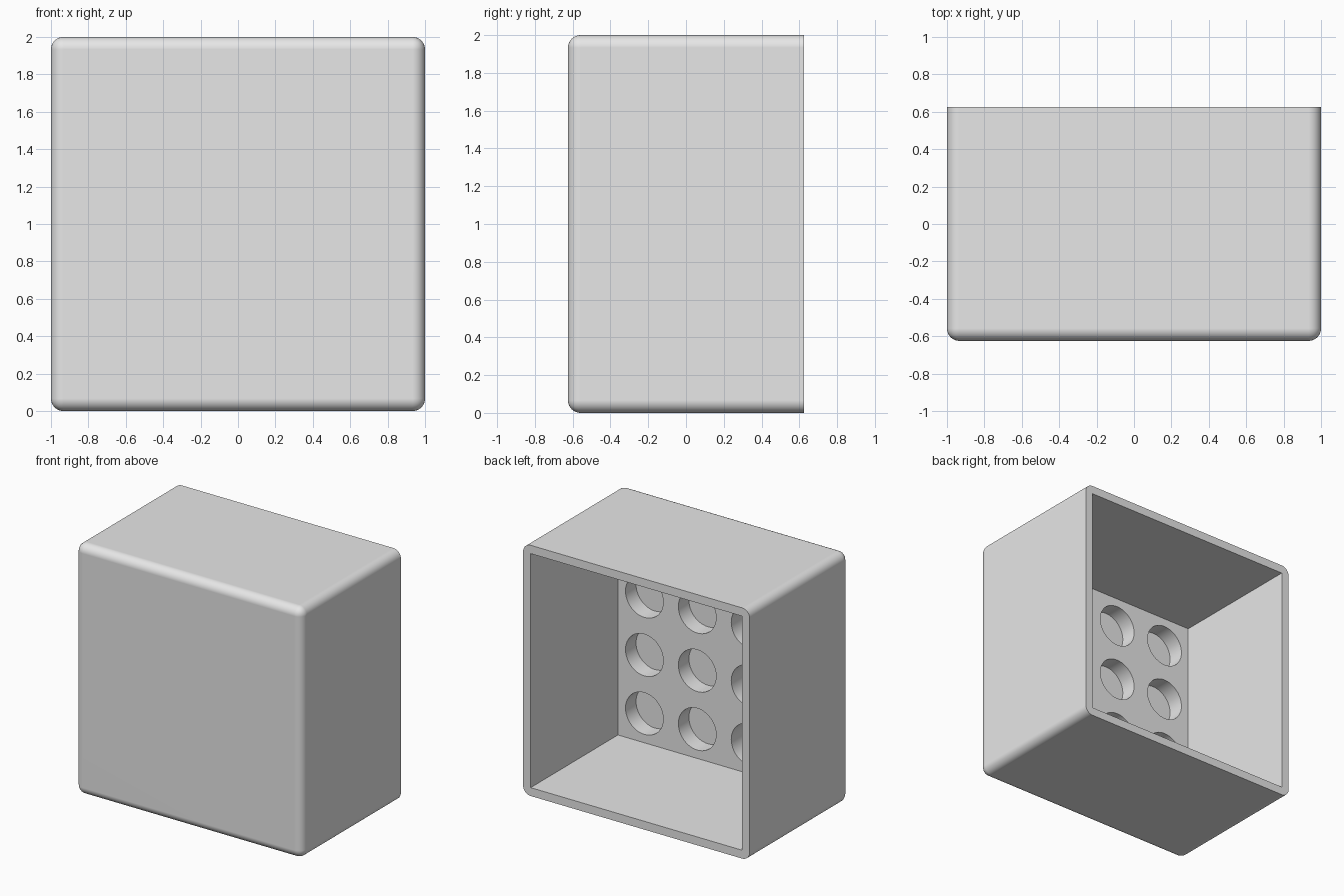
import bpy, bmesh, math
from mathutils import Matrix, Vector

if "Cube" in bpy.data.objects:
    bpy.data.objects.remove(bpy.data.objects["Cube"], do_unlink=True)

SIZE, DEPTH = 2.0, 1.25          # outer square and front-to-back depth
WALL, FRONT = 1 / 15, 0.15       # side walls and front wall
ROUND = 1 / 15                   # rounding of the outer edges
COUNT, RADIUS, POCKET = 4, 1 / 6, 0.133
BACK, FLOOR = DEPTH / 2, -DEPTH / 2 + FRONT
MID = SIZE / 2

grey = bpy.data.materials.new("plain grey")
grey.use_nodes = True
grey.diffuse_color = (0.8, 0.8, 0.8, 1)
grey.node_tree.nodes["Principled BSDF"].inputs["Base Color"].default_value = grey.diffuse_color


def make_object(name, bm):
    mesh = bpy.data.meshes.new(name)
    bmesh.ops.recalc_face_normals(bm, faces=bm.faces)
    bm.to_mesh(mesh)
    bm.free()
    mesh.materials.append(grey)
    obj = bpy.data.objects.new(name, mesh)
    bpy.context.collection.objects.link(obj)
    return obj


def box(bm, width, height, y0, y1):
    place = Matrix.Translation((0, (y0 + y1) / 2, MID))
    scale = Matrix.Diagonal((width, y1 - y0, height, 1))
    bmesh.ops.create_cube(bm, size=1, matrix=place @ scale)


def carve(target, cutter):
    mod = target.modifiers.new(cutter.name, 'BOOLEAN')
    mod.operation, mod.solver, mod.object = 'DIFFERENCE', 'EXACT', cutter
    bpy.ops.object.modifier_apply(modifier=mod.name)
    bpy.data.objects.remove(cutter, do_unlink=True)


# Outer block, rounded everywhere except around the open back
bm = bmesh.new()
box(bm, SIZE, SIZE, -BACK, BACK)
edges = [e for e in bm.edges if any(v.co.y < 0 for v in e.verts)]
bmesh.ops.bevel(bm, geom=edges, offset=ROUND, segments=8, profile=0.5,
                affect='EDGES', clamp_overlap=True)
shell = make_object("open_box", bm)
bpy.ops.object.select_all(action='DESELECT')
bpy.context.view_layer.objects.active = shell
shell.select_set(True)

# Square cavity, open at the back
inner = SIZE - 2 * WALL
bm = bmesh.new()
box(bm, inner, inner, FLOOR, BACK + 0.2)
carve(shell, make_object("cavity_cutter", bm))

# Grid of round pockets sunk into the inside of the front wall
pitch = inner / COUNT
turn = Matrix.Rotation(math.pi / 2, 4, 'X')
length = POCKET + 0.1
bm = bmesh.new()
for col in range(COUNT):
    for row in range(COUNT):
        centre = Vector(((col - (COUNT - 1) / 2) * pitch,
                         FLOOR - POCKET + length / 2,
                         MID + (row - (COUNT - 1) / 2) * pitch))
        bmesh.ops.create_cone(bm, cap_ends=True, segments=48, radius1=RADIUS,
                              radius2=RADIUS, depth=length,
                              matrix=Matrix.Translation(centre) @ turn)
carve(shell, make_object("pocket_cutter", bm))

# Smooth rounding, crisp rims, flat faces kept flat
bpy.ops.object.shade_smooth_by_angle(angle=math.radians(30))
weighted = shell.modifiers.new("flat faces", 'WEIGHTED_NORMAL')
weighted.keep_sharp = True
